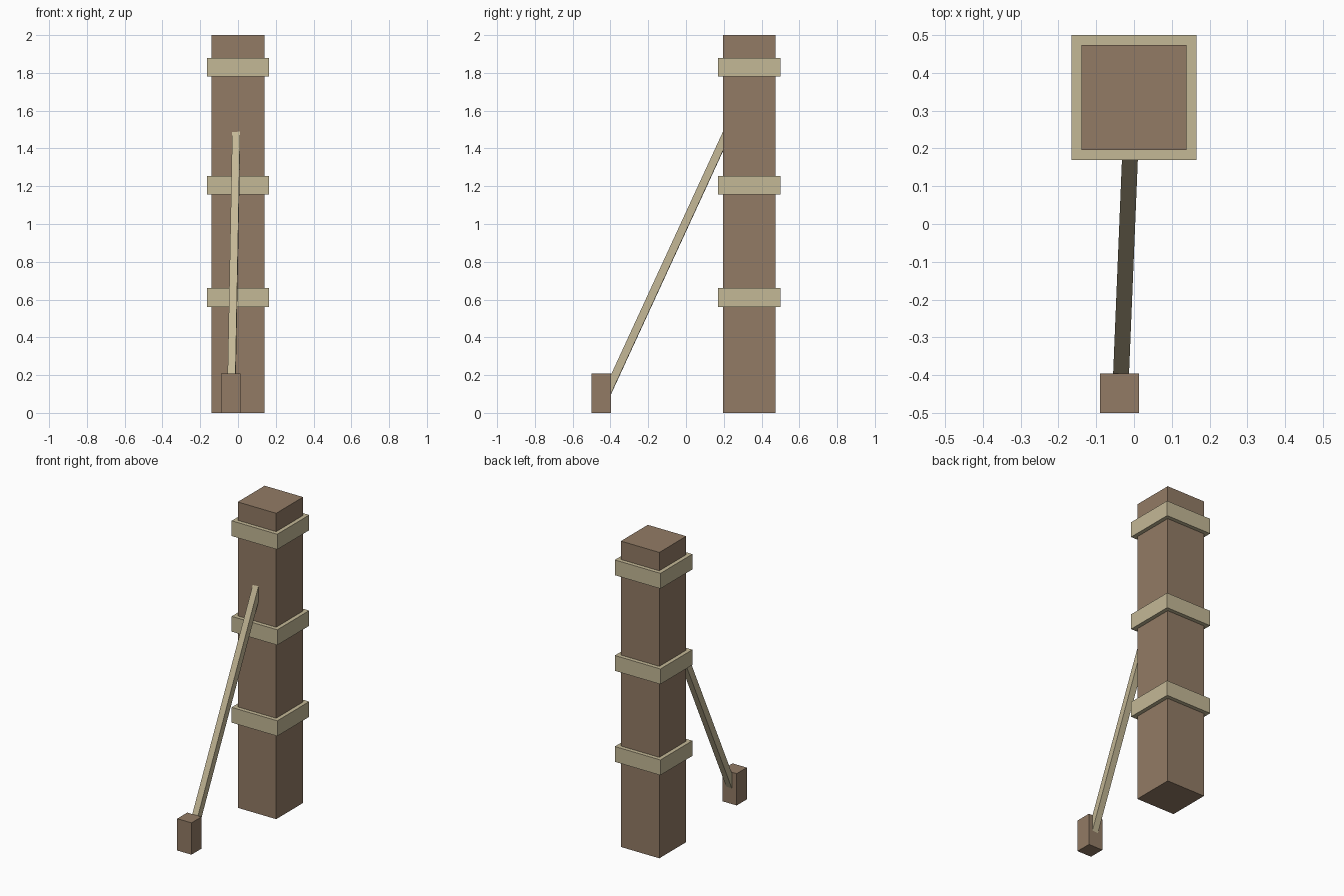
import bpy
from mathutils import Vector, Matrix

if "Cube" in bpy.data.objects:
    bpy.data.objects.remove(bpy.data.objects["Cube"], do_unlink=True)


def make_material(name, rgb):
    mat = bpy.data.materials.new(name)
    mat.use_nodes = True
    mat.diffuse_color = (*rgb, 1)
    mat.node_tree.nodes["Principled BSDF"].inputs["Base Color"].default_value = (*rgb, 1)
    return mat


brown = make_material("brown wood", (0.288, 0.198, 0.130))
tan = make_material("pale tan", (0.552, 0.479, 0.305))


def box(name, centre, size, mat, rotation=None):
    bpy.ops.mesh.primitive_cube_add(size=1)
    obj = bpy.context.object
    obj.name = name
    obj.data.transform(Matrix.Diagonal((*size, 1)))
    if rotation:
        obj.data.transform(rotation.to_4x4())
    obj.location = centre
    obj.data.materials.append(mat)
    return obj


def beam(name, start, end, width, mat):
    # Square bar whose side faces stay upright
    start, end = Vector(start), Vector(end)
    along = (end - start).normalized()
    side = along.cross(Vector((0, 0, 1))).normalized()
    depth = along.cross(side)
    rotation = Matrix((side, depth, along)).transposed()
    return box(name, (start + end) / 2, (width, width, (end - start).length), mat, rotation)


# Tall post
post_y = 0.335
box("post", (0, post_y, 1), (0.278, 0.278, 2), brown)

# Bands around the post
for label, z in (("lower", 0.61), ("middle", 1.205), ("upper", 1.83)):
    box(label + "_band", (0, post_y, z), (0.33, 0.33, 0.1), tan)

# Ground stake and the slanted brace running from it into the post
box("stake", (-0.038, -0.448, 0.104), (0.103, 0.104, 0.208), brown)
beam("brace", (-0.036, -0.44, 0.057), (-0.008, 0.24, 1.533), 0.042, tan)
